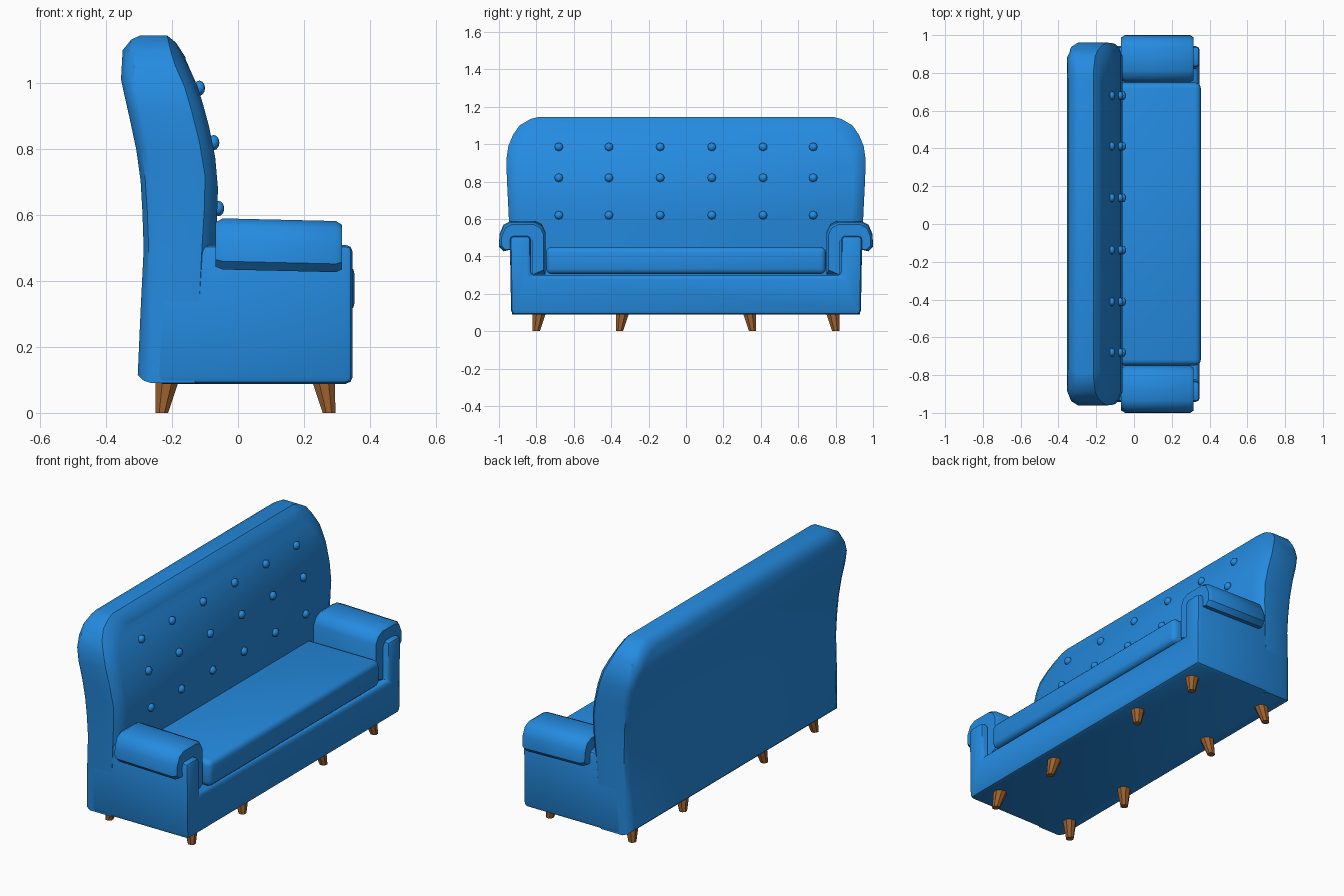
import bpy, bmesh, math
from mathutils import Matrix

if "Cube" in bpy.data.objects:
    bpy.data.objects.remove(bpy.data.objects["Cube"])


def material(name, rgb):
    m = bpy.data.materials.new(name)
    m.diffuse_color = (*rgb, 1)
    m.use_nodes = True
    m.node_tree.nodes["Principled BSDF"].inputs["Base Color"].default_value = m.diffuse_color
    return m


BLUE = material("blue fabric", (0.018, 0.26, 0.75))
WOOD = material("brown wood", (0.33, 0.12, 0.028))


def finish(bm, name, mat, angle=35):
    bmesh.ops.recalc_face_normals(bm, faces=bm.faces[:])
    me = bpy.data.meshes.new(name)
    bm.to_mesh(me)
    bm.free()
    me.materials.append(mat)
    ob = bpy.data.objects.new(name, me)
    bpy.context.collection.objects.link(ob)
    bpy.ops.object.select_all(action='DESELECT')
    ob.select_set(True)
    bpy.context.view_layer.objects.active = ob
    bpy.ops.object.shade_smooth_by_angle(angle=math.radians(angle))
    return ob


def loft(bm, rings):
    """Join closed rings of equal length; returns the vertex rings."""
    vs = [[bm.verts.new(p) for p in r] for r in rings]
    n = len(vs[0])
    for a, b in zip(vs, vs[1:]):
        for i in range(n):
            bm.faces.new((a[i], a[(i + 1) % n], b[(i + 1) % n], b[i]))
    return vs


def extrude_x(name, profile, x0, x1, bevel, segments=2, min_angle=30, droop=0):
    """Extrude a (y, z) profile along x and round its edges."""
    bm = bmesh.new()
    vs = loft(bm, [[(x0, y, z) for y, z in profile],
                   [(x1, y, z - droop) for y, z in profile]])
    bm.faces.new(vs[0])
    bm.faces.new(vs[1])
    bmesh.ops.recalc_face_normals(bm, faces=bm.faces[:])
    edges = [e for e in bm.edges if e.calc_face_angle() > math.radians(min_angle)]
    bmesh.ops.bevel(bm, geom=edges, offset=bevel, segments=segments, profile=0.5,
                    affect='EDGES', clamp_overlap=True)
    return finish(bm, name, BLUE)


def interp(table, z):
    for (z0, a), (z1, b) in zip(table, table[1:]):
        if z <= z1:
            return a + (b - a) * (z - z0) / (z1 - z0)
    return table[-1][1]


# Backrest: rounded outline lofted between curved front and back surfaces
FRONT = [(0.09, -0.09), (0.49, -0.07), (0.62, -0.062), (0.72, -0.06), (0.84, -0.08),
         (0.98, -0.118), (1.07, -0.158), (1.145, -0.175)]
BACK = [(0.09, -0.30), (0.12, -0.305), (0.52, -0.285), (0.70, -0.295), (0.81, -0.31),
        (1.01, -0.355), (1.10, -0.35), (1.145, -0.335)]
half = [(0.93, 0.09), (0.938, 0.3), (0.944, 0.5), (0.948, 0.62), (0.953, 0.72),
        (0.958, 0.82), (0.96, 0.92), (0.95, 0.99), (0.925, 1.05), (0.89, 1.10),
        (0.83, 1.135), (0.79, 1.145)]
outline = half + [(-y, z) for y, z in reversed(half)]


def back_ring(table, inset, dx, bottom=0.0):
    ring = []
    for y, z in outline:
        t = (z - 0.09) / 1.055
        zz = 0.09 + bottom + t * (1.055 - bottom - inset)
        ring.append((interp(table, zz) + dx, y * (1 - inset / 0.96), zz))
    return ring


bm = bmesh.new()
rings = loft(bm, [back_ring(BACK, 0.045, 0, 0.025), back_ring(BACK, 0.013, 0.015, 0.008),
                  back_ring(BACK, 0, 0.038), back_ring(FRONT, 0, -0.04),
                  back_ring(FRONT, 0.022, -0.018), back_ring(FRONT, 0.065, 0)])
n = len(outline)
for r in (rings[0], rings[-1]):
    for i in range(n // 2 - 1):
        bm.faces.new((r[i], r[i + 1], r[n - 2 - i], r[n - 1 - i]))
finish(bm, "backrest", BLUE)

# Base with raised side panels
u = [(0.935, 0.088), (0.942, 0.51), (0.83, 0.51), (0.83, 0.298)]
extrude_x("base", u + [(-y, z) for y, z in reversed(u)], -0.25, 0.348, 0.022)

# Seat cushion
extrude_x("seat_cushion", [(-0.748, 0.305), (0.748, 0.305), (0.748, 0.45), (-0.748, 0.45)],
          -0.12, 0.354, 0.03, 3)

# Arm pads draped over the side panels
arm = [(0.935, 0.445), (0.975, 0.435), (1.0, 0.46), (0.997, 0.52), (0.975, 0.57),
       (0.935, 0.59), (0.81, 0.59), (0.77, 0.57), (0.75, 0.53), (0.75, 0.31),
       (0.822, 0.31), (0.822, 0.49), (0.845, 0.515), (0.91, 0.515), (0.935, 0.49)]
for side, s in (("left", -1), ("right", 1)):
    bm = bmesh.new()
    ins = [(0.875 + (y - 0.875) * 0.9, 0.5 + (z - 0.5) * 0.87) if i in range(1, 10) else (y, z)
           for i, (y, z) in enumerate(arm)]
    vs = loft(bm, [[(-0.068, s * y, z) for y, z in ins],
                   [(-0.046, s * y, z) for y, z in arm],
                   [(0.297, s * y, z - 0.008) for y, z in arm],
                   [(0.316, s * y, z - 0.008) for y, z in ins]])
    bm.faces.new(vs[0])
    bm.faces.new(vs[-1])
    finish(bm, side + "_arm_pad", BLUE)

# Tufting buttons
for z in (0.62, 0.82, 0.985):
    for y in (-0.68, -0.412, -0.138, 0.138, 0.412, 0.68):
        bm = bmesh.new()
        bmesh.ops.create_uvsphere(
            bm, u_segments=8, v_segments=6, radius=0.023,
            matrix=Matrix.Translation((interp(FRONT, z) + 0.003, y, z))
            @ Matrix.Rotation(math.pi / 2, 4, 'Y') @ Matrix.Diagonal((1, 1, 0.75, 1)))
        finish(bm, "button", BLUE, 60)

# Legs tapering towards their outer corner
for sx, x in ((-1, 0.215), (1, 0.26)):
    for sy in (-1, 1):
        for y in (0.34, 0.785):
            bm = bmesh.new()
            levels = []
            for z, r in ((0, 0.02), (0.1, 0.037)):
                cx, cy = sx * (x + 0.036 - r), sy * (y + 0.036 - r)
                levels.append([(cx + r * math.cos(a) * 1.04, cy + r * math.sin(a) * 1.04, z)
                               for a in (math.pi / 8 + k * math.pi / 4 for k in range(8))])
            vs = loft(bm, levels)
            bm.faces.new(vs[0])
            bm.faces.new(vs[1])
            finish(bm, "leg", WOOD, 30)
